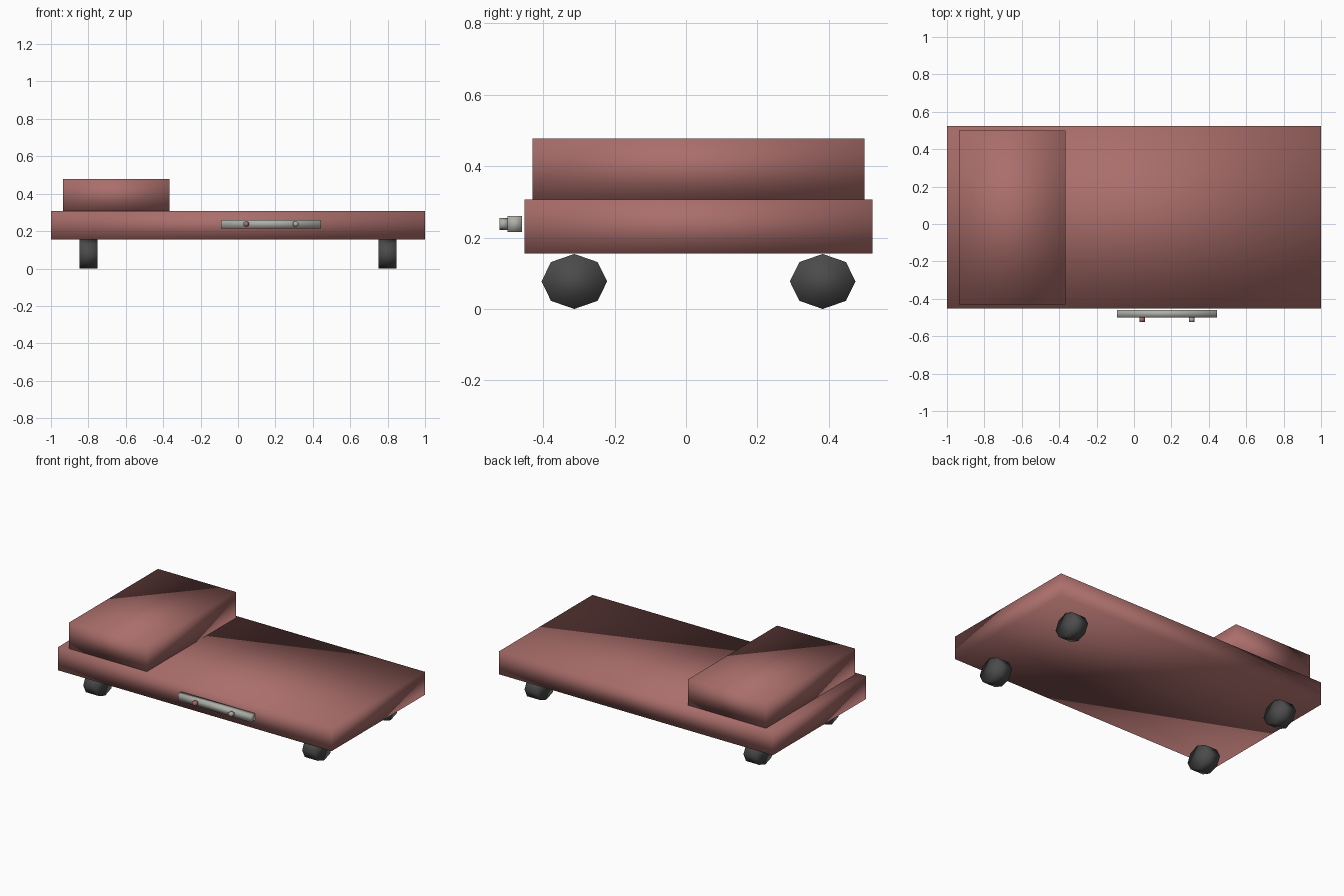
import bpy
import math

if "Cube" in bpy.data.objects:
    bpy.data.objects.remove(bpy.data.objects["Cube"], do_unlink=True)


def material(name, rgb):
    mat = bpy.data.materials.new(name)
    mat.use_nodes = True
    mat.diffuse_color = (*rgb, 1)
    mat.node_tree.nodes["Principled BSDF"].inputs["Base Color"].default_value = (*rgb, 1)
    return mat


body_red = material("dusty red", (0.40, 0.155, 0.145))
tyre_black = material("dark rubber", (0.07, 0.07, 0.07))
steel = material("light steel", (0.42, 0.43, 0.39))


def finish(obj, name, mat):
    """Name the part, colour it and shade it softly all round."""
    obj.name = name
    obj.data.name = name
    obj.data.materials.append(mat)
    bpy.ops.object.transform_apply(location=False, rotation=True, scale=True)
    obj.data.shade_smooth()
    return obj


def box(name, low, high, mat):
    centre = [(a + b) / 2 for a, b in zip(low, high)]
    bpy.ops.mesh.primitive_cube_add(size=1, location=centre)
    obj = bpy.context.object
    obj.scale = [b - a for a, b in zip(low, high)]
    return finish(obj, name, mat)


def prism(name, sides, centre, radii, depth, axis, mat):
    """Low-poly cylinder along x or y, with separate flat and upright radii."""
    turn = (0, math.pi / 2, 0) if axis == "x" else (math.pi / 2, 0, 0)
    bpy.ops.mesh.primitive_cylinder_add(vertices=sides, radius=1, depth=depth,
                                        location=centre, rotation=turn)
    obj = bpy.context.object
    flat, upright = radii
    obj.scale = (upright, flat, 1) if axis == "x" else (flat, upright, 1)
    return finish(obj, name, mat)


# Main body and raised cabin
box("body", (-1, -0.452, 0.155), (1, 0.523, 0.307), body_red)
box("cabin", (-0.935, -0.43, 0.307), (-0.365, 0.50, 0.478), body_red)

# Four squashed octagonal wheels
for end, x in (("right", -0.80), ("left", 0.80)):
    for side, y in (("front", -0.313), ("back", 0.383)):
        prism(f"{side}_{end}_wheel", 8, (x, y, 0.077), (0.092, 0.077), 0.095, "x", tyre_black)

# Side bar with two hexagonal studs
box("side_bar", (-0.09, -0.50, 0.215), (0.445, -0.46, 0.26), steel)
for name, x, mat in (("red_stud", 0.043, body_red), ("steel_stud", 0.308, steel)):
    prism(name, 6, (x, -0.511, 0.238), (0.017, 0.017), 0.024, "y", mat)
